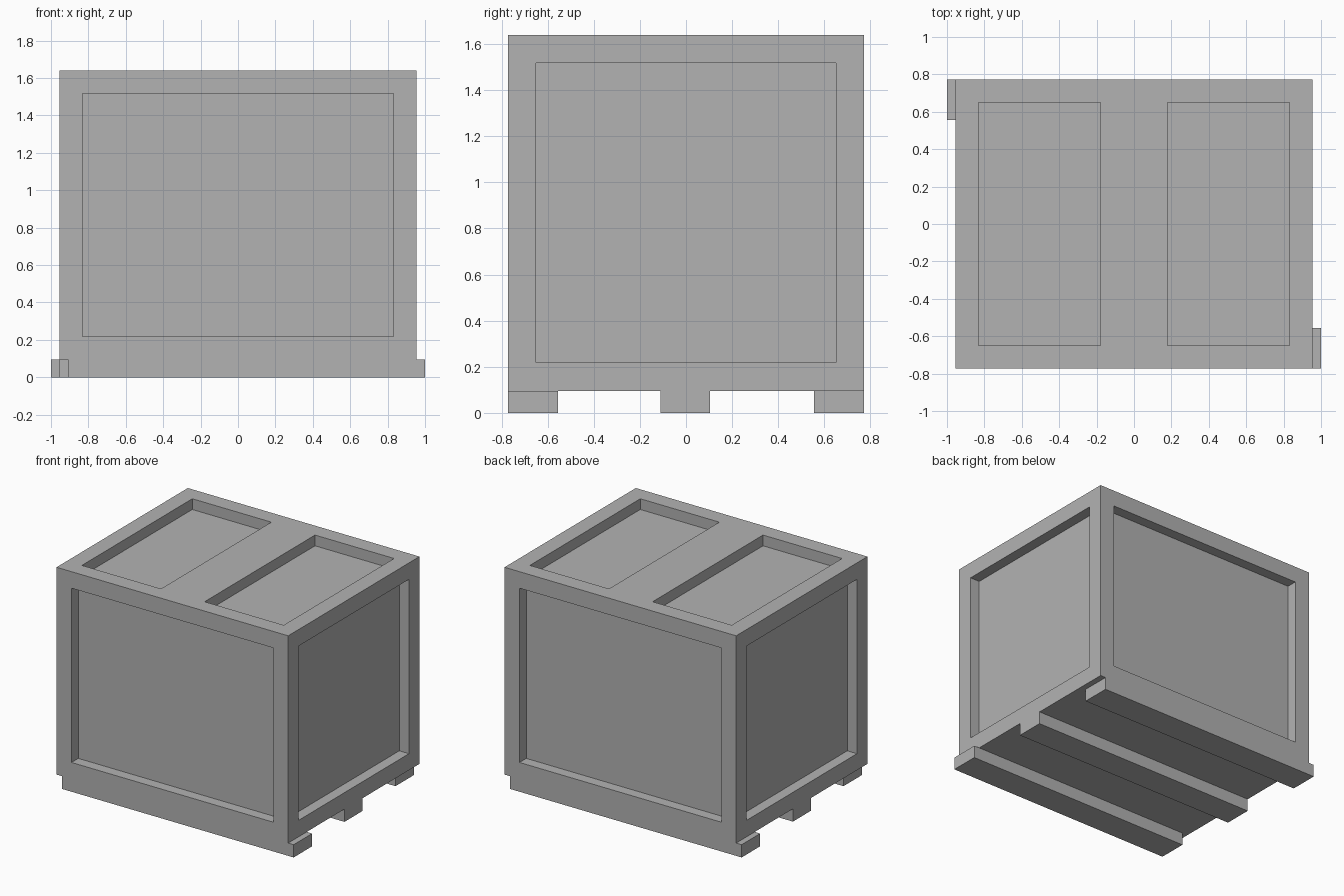
import bpy
import bmesh
from mathutils import Matrix, Vector

default_cube = bpy.data.objects.get("Cube")
if default_cube:
    bpy.data.objects.remove(default_cube, do_unlink=True)

HALF_X, HALF_Y = 0.955, 0.773
BASE_Z, TOP_Z = 0.095, 1.64
BORDER, DEPTH = 0.123, 0.08
RIB = 0.057  # half the gap between the two top halves before insetting

grey = bpy.data.materials.new("plain grey")
grey.use_nodes = True
grey.diffuse_color = (0.448, 0.448, 0.448, 1)
grey.node_tree.nodes["Principled BSDF"].inputs["Base Color"].default_value = grey.diffuse_color


def box(bm, low, high):
    low, high = Vector(low), Vector(high)
    matrix = Matrix.Translation((low + high) / 2) @ Matrix.Diagonal((*(high - low), 1))
    bmesh.ops.create_cube(bm, size=1, matrix=matrix)
    bm.normal_update()


def finish(bm, name):
    mesh = bpy.data.meshes.new(name)
    bm.to_mesh(mesh)
    bm.free()
    mesh.materials.append(grey)
    bpy.context.collection.objects.link(bpy.data.objects.new(name, mesh))


def recess(bm, faces):
    # Frame each face, then sink its centre with straight walls
    bmesh.ops.inset_individual(bm, faces=faces, thickness=BORDER, use_even_offset=True)
    bmesh.ops.inset_individual(bm, faces=faces, thickness=0, depth=-DEPTH)


# Crate body with a sunken panel on each side
bm = bmesh.new()
box(bm, (-HALF_X, -HALF_Y, BASE_Z), (HALF_X, HALF_Y, TOP_Z))
recess(bm, [f for f in bm.faces if abs(f.normal.z) < 0.5])

# Two sunken panels on the lid, either side of a central rib
for x in (-RIB, RIB):
    lid = [f for f in bm.faces if f.normal.z > 0.9 and f.calc_center_median().z > TOP_Z - 0.01]
    parts = set(lid)
    for f in lid:
        parts.update(f.edges, f.verts)
    bmesh.ops.bisect_plane(bm, geom=list(parts), plane_co=(x, 0, 0), plane_no=(1, 0, 0))
bm.normal_update()
recess(bm, [f for f in bm.faces
            if f.normal.z > 0.9 and f.calc_center_median().z > TOP_Z - 0.01
            and abs(f.calc_center_median().x) > RIB])
finish(bm, "crate_body")

# Three skids underneath, the outer two shifted lengthwise
for name, shift, y0, y1 in (
    ("front_skid", 0.045, -HALF_Y, -0.555),
    ("middle_skid", 0, -0.11, 0.105),
    ("back_skid", -0.045, 0.555, HALF_Y),
):
    bm = bmesh.new()
    box(bm, (shift - HALF_X, y0, 0), (shift + HALF_X, y1, BASE_Z))
    finish(bm, name)
